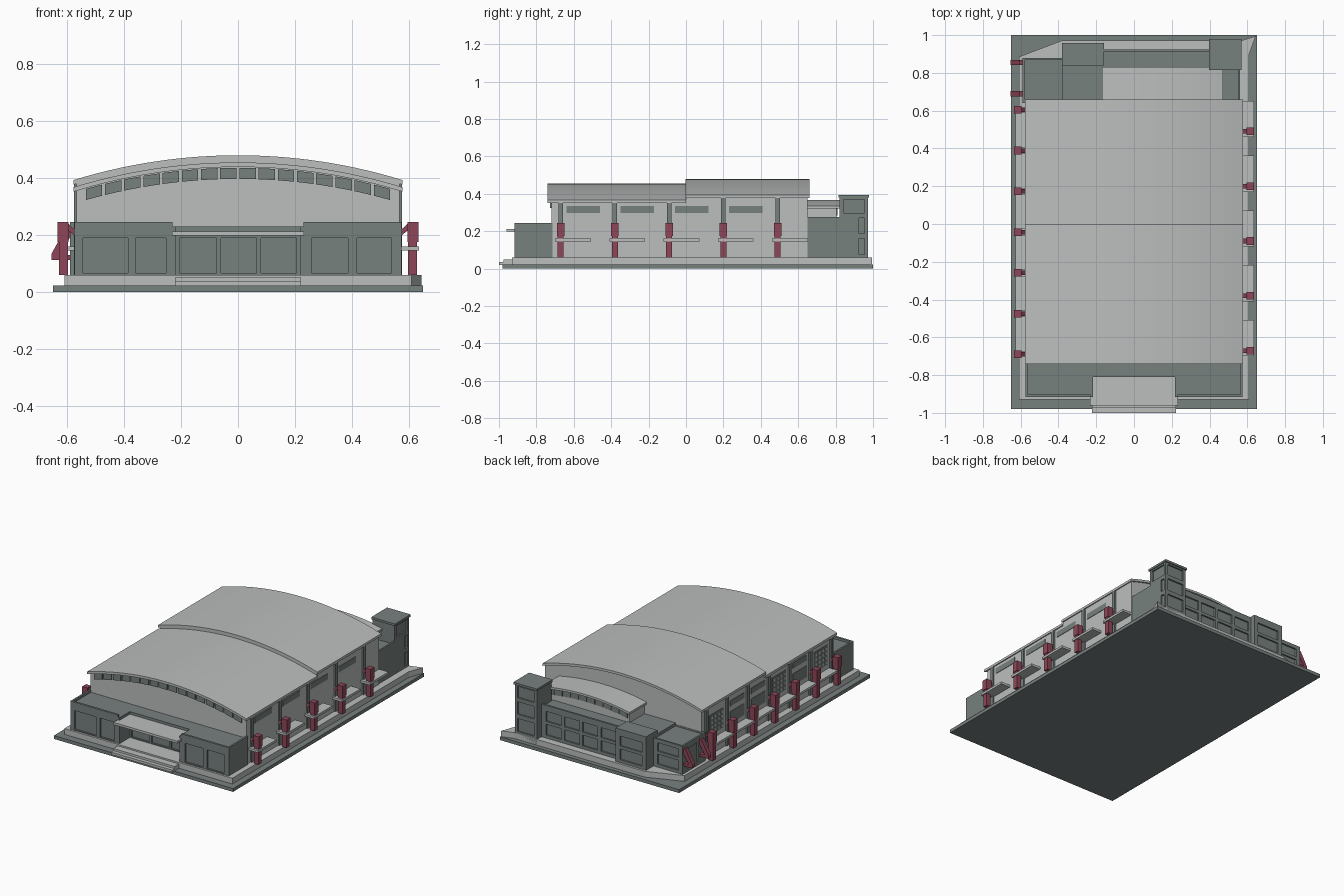
import bpy, bmesh, math

if "Cube" in bpy.data.objects:
    bpy.data.objects.remove(bpy.data.objects["Cube"])


def material(name, rgb):
    m = bpy.data.materials.new(name)
    m.diffuse_color = (*rgb, 1)
    m.use_nodes = True
    m.node_tree.nodes["Principled BSDF"].inputs["Base Color"].default_value = m.diffuse_color
    return m


DARK = material("slate_green", (0.185, 0.22, 0.212))
LIGHT = material("pale_concrete", (0.50, 0.52, 0.51))
RED = material("maroon", (0.27, 0.062, 0.098))


def finish(name, bm, mat):
    bmesh.ops.recalc_face_normals(bm, faces=bm.faces)
    me = bpy.data.meshes.new(name)
    bm.to_mesh(me)
    bm.free()
    ob = bpy.data.objects.new(name, me)
    bpy.context.collection.objects.link(ob)
    if mat:
        me.materials.append(mat)
    return ob


def boxes(name, mat, *ranges):
    """One object made of boxes given as (x0, x1, y0, y1, z0, z1)."""
    bm = bmesh.new()
    for x0, x1, y0, y1, z0, z1 in ranges:
        vs = bmesh.ops.create_cube(bm, size=1)["verts"]
        for v in vs:
            v.co = ((x0 + x1) / 2 + v.co.x * (x1 - x0),
                    (y0 + y1) / 2 + v.co.y * (y1 - y0),
                    (z0 + z1) / 2 + v.co.z * (z1 - z0))
    return finish(name, bm, mat)


def prism(name, mat, pts, a, b, axis):
    """Polygon extruded from a to b along 'y' (points x,z) or 'z' (points x,y)."""
    bm = bmesh.new()
    put = (lambda p, t: (p[0], t, p[1])) if axis == "y" else (lambda p, t: (p[0], p[1], t))
    lo = [bm.verts.new(put(p, a)) for p in pts]
    hi = [bm.verts.new(put(p, b)) for p in pts]
    bm.faces.new(lo)
    bm.faces.new(hi[::-1])
    for i in range(len(pts)):
        j = (i + 1) % len(pts)
        bm.faces.new((lo[i], lo[j], hi[j], hi[i]))
    return finish(name, bm, mat)


def carve(ob, *ranges):
    """Cut recessed panels into a part."""
    cutter = boxes("panel_cutter", None, *ranges)
    mod = ob.modifiers.new("panels", "BOOLEAN")
    mod.operation, mod.solver, mod.object = "DIFFERENCE", "EXACT", cutter
    bpy.context.view_layer.objects.active = ob
    bpy.ops.object.modifier_apply(modifier=mod.name)
    bpy.data.objects.remove(cutter, do_unlink=True)


def arc(cx, half, crown, drop):
    r = (half * half + drop * drop) / (2 * drop)
    return lambda x: crown - r + math.sqrt(r * r - (x - cx) ** 2)


def arched(name, mat, x0, x1, top, bottom, y0, y1, n=28):
    xs = [x0 + (x1 - x0) * i / n for i in range(n + 1)]
    pts = [(x, top(x)) for x in xs] + [(x, bottom(x)) for x in xs[::-1]]
    ob = prism(name, mat, pts, y0, y1, "y")
    bpy.ops.object.select_all(action="DESELECT")
    ob.select_set(True)
    bpy.context.view_layer.objects.active = ob
    bpy.ops.object.shade_smooth_by_angle(angle=math.radians(25))
    return ob


# ground slab, plinth and entrance steps
boxes("ground_slab", DARK, (-0.65, 0.65, -0.98, 1.0, 0, 0.022))
prism("plinth", LIGHT, [(-0.61, -0.93), (0.61, -0.93), (0.61, 0.9), (0.645, 0.995),
                        (0.57, 0.972), (-0.38, 0.972), (-0.61, 0.885)], 0.02, 0.06, "z")
boxes("entrance_steps", LIGHT, (-0.222, 0.222, -1.0, -0.92, 0.02, 0.036),
      (-0.222, 0.222, -0.975, -0.92, 0.02, 0.05))

# vaulted hall in two heights
front_arc = arc(0, 0.578, 0.455, 0.087)
rear_arc = arc(0, 0.578, 0.48, 0.087)
for part, curve, y0, y1, r0, r1 in (("front", front_arc, -0.72, 0.0, -0.74, 0.0),
                                    ("rear", rear_arc, 0.0, 0.65, -0.003, 0.66)):
    arched(part + "_hall", LIGHT, -0.567, 0.567, lambda x: curve(x) - 0.008,
           lambda x: 0.06, y0, y1)
    arched(part + "_roof", LIGHT, -0.578, 0.578, curve, lambda x: curve(x) - 0.016, r0, r1)

# row of windows under the front roof
for i in range(16):
    x = -0.54 + 0.0675 * i
    arched("gable_window", DARK, x + 0.005, x + 0.0625, lambda t: front_arc(t) - 0.019,
           lambda t: front_arc(t) - 0.058, -0.727, -0.715, 2)

# front block with recessed middle, parapet and panels
front = boxes("front_block", DARK, (-0.575, 0.575, -0.917, -0.715, 0.06, 0.245))
panels = [(-0.545, -0.387), (-0.36, -0.253), (0.258, 0.387), (0.418, 0.54)]
carve(front, (-0.218, 0.218, -1.0, -0.81, 0.05, 0.3))
carve(front, (-0.563, 0.563, -0.903, -0.6, 0.23, 0.3))
carve(front, (-0.23, 0.23, -1.0, -0.6, 0.23, 0.3))
carve(front, *[(a, b, -1.0, -0.907, 0.066, 0.19) for a, b in panels],
      *[(a, b, -1.0, -0.80, 0.066, 0.19) for a, b in
        ((-0.205, -0.076), (-0.06, 0.065), (0.08, 0.205))])
boxes("entrance_canopy", LIGHT, (-0.232, 0.232, -0.96, -0.81, 0.198, 0.213))

# pilasters, maroon frames and side ledges
right_y = [-0.67 + 0.29 * i for i in range(5)]
left_y = [-0.69 + 0.2158 * i for i in range(7)]
for s, rows, side in ((1, right_y, "right"), (-1, left_y, "left")):
    def sx(a, b):
        return (a, b) if s > 0 else (-b, -a)
    for y in rows:
        top = 0.36 if y < 0 else 0.385
        boxes(side + "_pilaster", DARK, (*sx(0.56, 0.577), y - 0.012, y + 0.012, 0.06, top))
        boxes(side + "_frame_column", RED,
              (*sx(0.598, 0.63), y - 0.016, y + 0.016, 0.06, 0.19),
              (*sx(0.595, 0.634), y - 0.02, y + 0.02, 0.175, 0.245))
        prism(side + "_frame_strut", RED,
              [(s * 0.57, 0.195), (s * 0.6, 0.218), (s * 0.6, 0.243), (s * 0.57, 0.215)],
              y - 0.012, y + 0.012, "y")
boxes("right_ledges", LIGHT, *[(0.56, 0.636, y - 0.03, y + 0.162, 0.145, 0.16) for y in right_y])
boxes("left_ledges", LIGHT, *[(-0.628, -0.56, y + 0.016, y + 0.2, 0.145, 0.16)
                              for y in left_y[:-1]])

# right wall slot windows
boxes("right_windows", DARK, *[(0.56, 0.57, y + 0.03, y + 0.21, 0.298, 0.336)
                               for y in right_y[:4]])

# left wall bays: dotted screens or plain windows
for i, y in enumerate(left_y[:-1]):
    a, b = y + 0.035, y + 0.18
    if i in (0, 2, 5):
        boxes("screen_panel", DARK, (-0.57, -0.56, a, b, 0.19, 0.32))
        dots = [(a + 0.018 + 0.036 * j, 0.21 + 0.03 * k) for j in range(4) for k in range(4)]
        boxes("screen_dots", LIGHT, *[(-0.573, -0.565, u - 0.009, u + 0.009, w - 0.009, w + 0.009)
                                      for u, w in dots])
    else:
        boxes("left_windows", DARK, (-0.57, -0.56, a, b, 0.3, 0.336),
              (-0.57, -0.56, a, b, 0.19, 0.265))

# rear block with panelled back wall
ROWS = ((0.08, 0.15), (0.17, 0.235))
rear = boxes("rear_block", DARK, (-0.38, 0.562, 0.635, 0.925, 0.06, 0.275))
carve(rear, (-0.45, 0.55, 0.6, 0.912, 0.255, 0.4))
carve(rear, *[(-0.14 + 0.133 * i, -0.03 + 0.133 * i, 0.915, 1.0, a, b)
              for i in range(4) for a, b in ROWS])
bay = boxes("rear_bay", DARK, (-0.38, -0.16, 0.84, 0.957, 0.06, 0.28))
carve(bay, *[(-0.35, -0.19, 0.947, 1.0, a, b) for a, b in ROWS])
corner = boxes("rear_corner_block", DARK, (-0.59, -0.375, 0.64, 0.88, 0.06, 0.245))
carve(corner, (-0.578, -0.3, 0.652, 0.868, 0.235, 0.3))
carve(corner, *[(-0.56, -0.41, 0.87, 1.0, a, b) for a, b in ((0.08, 0.145), (0.165, 0.22))],
      (-0.7, -0.58, 0.72, 0.83, 0.08, 0.21))

# sloping braces on the rear corner block
for y in (0.69, 0.855):
    prism("corner_brace", RED, [(-0.655, 0.112), (-0.655, 0.135), (-0.605, 0.225),
                                (-0.585, 0.225), (-0.585, 0.2), (-0.63, 0.13),
                                (-0.585, 0.13), (-0.585, 0.112)], y - 0.014, y + 0.014, "y")

# small vaulted lantern on the rear deck
low_arc = arc(0.15, 0.32, 0.368, 0.033)
arched("lantern_wall", LIGHT, -0.155, 0.455, lambda x: low_arc(x) - 0.005,
       lambda x: 0.25, 0.64, 0.805)
arched("lantern_roof", LIGHT, -0.17, 0.47, low_arc, lambda x: low_arc(x) - 0.014, 0.64, 0.83)
for i in range(10):
    x = -0.145 + 0.059 * i
    arched("lantern_window", DARK, x + 0.004, x + 0.055, lambda t: low_arc(t) - 0.022,
           lambda t: low_arc(t) - 0.058, 0.80, 0.811, 2)

# corner tower with panels and cap
tower = boxes("tower", DARK, (0.402, 0.562, 0.822, 0.972, 0.025, 0.382))
levels = ((0.075, 0.16), (0.188, 0.27), (0.296, 0.37))
carve(tower, *[(0.552, 0.7, 0.842, 0.955, a, b) for a, b in levels])
carve(tower, *[(0.422, 0.542, 0.962, 1.1, a, b) for a, b in levels])
boxes("tower_cap", DARK, (0.397, 0.568, 0.815, 0.979, 0.38, 0.394))
